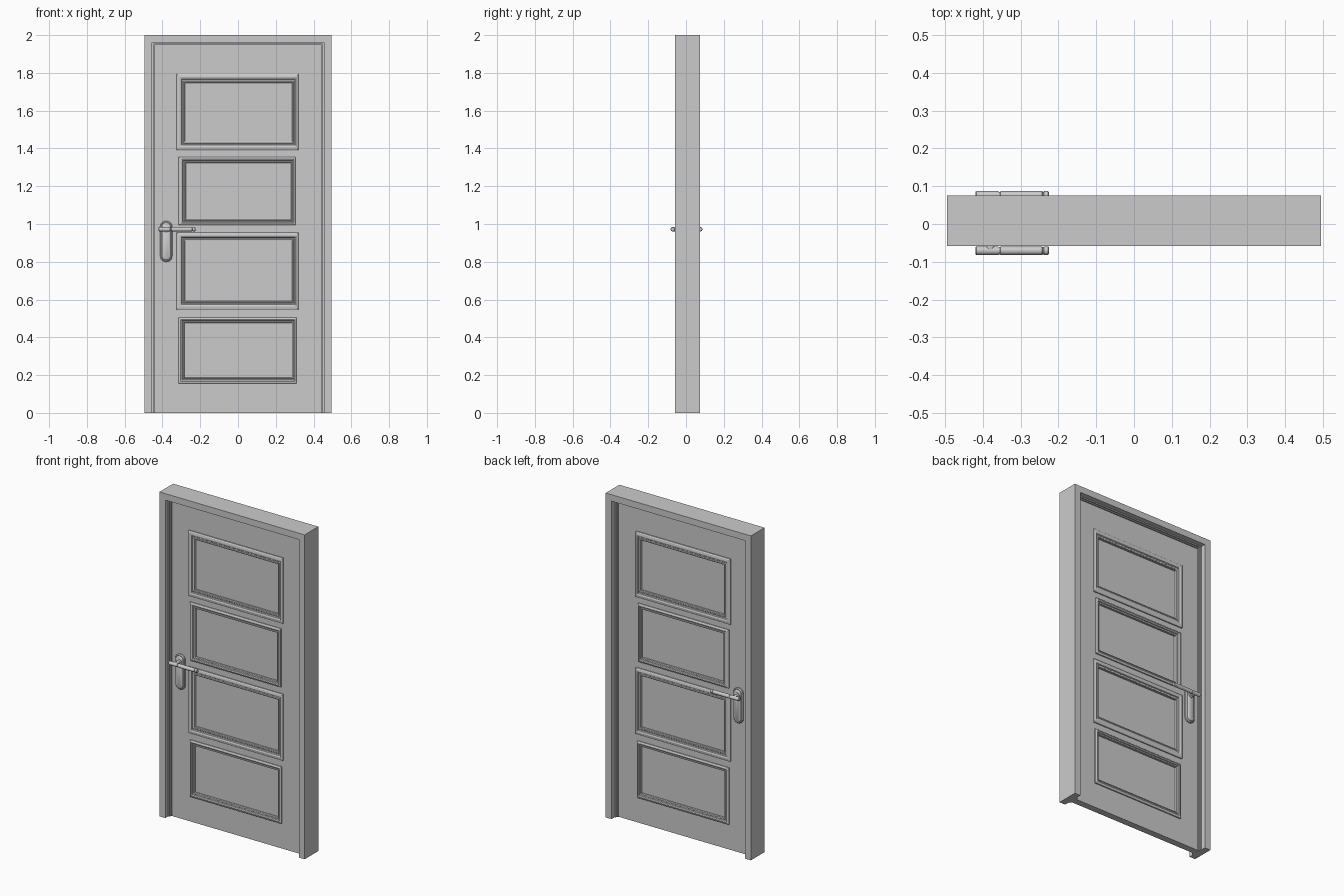
import bpy, bmesh, math

if "Cube" in bpy.data.objects:
    bpy.data.objects.remove(bpy.data.objects["Cube"])

FRONT, BACK = -0.014, 0.027          # faces of the door leaf
MID = (FRONT + BACK) / 2
HALF_W, TOP = 0.444, 1.95            # leaf size


def finish(bm, name, smooth=False):
    bmesh.ops.remove_doubles(bm, verts=bm.verts, dist=1e-5)
    bmesh.ops.recalc_face_normals(bm, faces=bm.faces)
    me = bpy.data.meshes.new(name)
    bm.to_mesh(me)
    bm.free()
    ob = bpy.data.objects.new(name, me)
    bpy.context.collection.objects.link(ob)
    if smooth:
        bpy.context.view_layer.objects.active = ob
        ob.select_set(True)
        bpy.ops.object.shade_smooth_by_angle(angle=math.radians(35))
        ob.select_set(False)
    return ob


def bridge(bm, rings, loop=True):
    n = len(rings[0])
    for a, b in zip(rings, rings[1:]):
        for i in range(n if loop else n - 1):
            j = (i + 1) % n
            bm.faces.new((a[i], a[j], b[j], b[i]))


def box(name, x0, x1, y0, y1, z0, z1):
    bm = bmesh.new()
    bmesh.ops.create_cube(bm, size=1)
    for v in bm.verts:
        v.co = ((x0 + x1) / 2 + v.co.x * (x1 - x0),
                (y0 + y1) / 2 + v.co.y * (y1 - y0),
                (z0 + z1) / 2 + v.co.z * (z1 - z0))
    return finish(bm, name)


def door_frame():
    # rebated section (inward offset, y) mitred around both jambs and the head
    section = [(0, -.058), (.04, -.058), (.04, -.03), (.047, -.03), (.047, -.022),
               (.053, -.022), (.053, .035), (.047, .035), (.047, .044),
               (.04, .044), (.04, .075), (0, .075)]
    bm = bmesh.new()
    rings = []
    for w, y in section:
        x, z = .495 - w, 2 - w
        rings.append([bm.verts.new(p) for p in
                      ((-x, y, 0), (-x, y, z), (x, y, z), (x, y, 0))])
    bridge(bm, rings + rings[:1], loop=False)
    for k in (0, 3):
        bm.faces.new([r[k] for r in rings])
    finish(bm, "door_frame")


def moulding(name, rect, inner, face, side):
    # raised bead: (fraction from outer to inner edge, height above leaf)
    section = [(0, -.002), (0, .006), (.12, .010), (.35, .012), (.55, .009),
               (.62, .004), (.74, .004), (.80, .007), (.92, .006), (1, -.006)]
    bm = bmesh.new()
    rings = []
    for t, h in section:
        x0, x1, z0, z1 = [a + (b - a) * t for a, b in zip(rect, inner)]
        y = face + side * h
        rings.append([bm.verts.new(p) for p in
                      ((x0, y, z0), (x1, y, z0), (x1, y, z1), (x0, y, z1))])
    bridge(bm, rings)
    finish(bm, name)


def rounded_plate(name, cx, cz, hw, hh, r, steps):
    # rounded rectangle stacked through (y, inset) steps
    bm = bmesh.new()
    rings = []
    for y, inset in steps:
        ring = []
        for k, (sx, sz) in enumerate(((1, 1), (-1, 1), (-1, -1), (1, -1))):
            for i in range(7):
                a = math.pi / 2 * (k + i / 6)
                rr = r - inset
                ring.append(bm.verts.new((cx + sx * (hw - r) + rr * math.cos(a), y,
                                          cz + sz * (hh - r) + rr * math.sin(a))))
        rings.append(ring)
    bridge(bm, rings)
    bm.faces.new(rings[0])
    bm.faces.new(rings[-1])
    finish(bm, name, True)


def lathe(name, profile, place, seg=24):
    # revolve (distance, radius) pairs; place maps (distance, u, v) to a point
    bm = bmesh.new()
    rings = [[bm.verts.new(place(d, r * math.cos(2 * math.pi * i / seg),
                                 r * math.sin(2 * math.pi * i / seg)))
              for i in range(seg)] for d, r in profile]
    bridge(bm, rings)
    bm.faces.new(rings[0])
    bm.faces.new(rings[-1])
    finish(bm, name, True)


door_frame()

# panels from bottom to top: outer moulding edge and inner opening (x0, x1, z0, z1)
panels = [((-.315, .31, .155, .505), (-.282, .285, .188, .475)),
          ((-.325, .32, .545, .955), (-.28, .285, .595, .91)),
          ((-.315, .305, .995, 1.355), (-.275, .28, 1.025, 1.322)),
          ((-.325, .32, 1.39, 1.795), (-.28, .285, 1.44, 1.745))]

# leaf: stiles, rails and thin panels
for s, n in ((-1, "left"), (1, "right")):
    box(n + "_stile", *sorted((s * .295, s * HALF_W)), FRONT, BACK, 0, TOP)
edges = [0] + [z for _, i in panels for z in i[2:]] + [TOP]
for k in range(0, len(edges), 2):
    box(f"rail_{k // 2}", -.295, .295, FRONT, BACK, edges[k], edges[k + 1])
for k, (outer, inner) in enumerate(panels):
    box(f"panel_{k}", -.3, .3, FRONT + .005, BACK - .005, inner[2] - .005, inner[3] + .005)
    moulding(f"front_moulding_{k}", outer, inner, FRONT, -1)
    moulding(f"back_moulding_{k}", outer, inner, BACK, 1)

# handles on both faces
HX, HZ = -.38, .972
for n, face, side, ly in (("front", FRONT, -1, -.0705), ("back", BACK, 1, .0755)):
    rounded_plate(n + "_handle_plate", HX, .908, .032, .108, .03,
                  [(face - side * .002, 0), (face + side * .008, 0),
                   (face + side * .013, .005), (face + side * .013, .009),
                   (face + side * .017, .011), (face + side * .019, .014)])
    lathe(n + "_handle_neck",
          [(face, .019), (face + side * .023, .019), (face + side * .026, .012), (ly, .011)],
          lambda d, u, v: (HX + u, d, HZ + v))
    lathe(n + "_handle_lever",
          [(-.42, .009), (-.417, .0115), (-.359, .0115), (-.358, .0098), (-.354, .0098),
           (-.353, .0115), (-.243, .0115), (-.242, .0098), (-.239, .0098),
           (-.238, .0115), (-.228, .0115), (-.225, .009)],
          lambda d, u, v: (d, ly + u, HZ + v))
